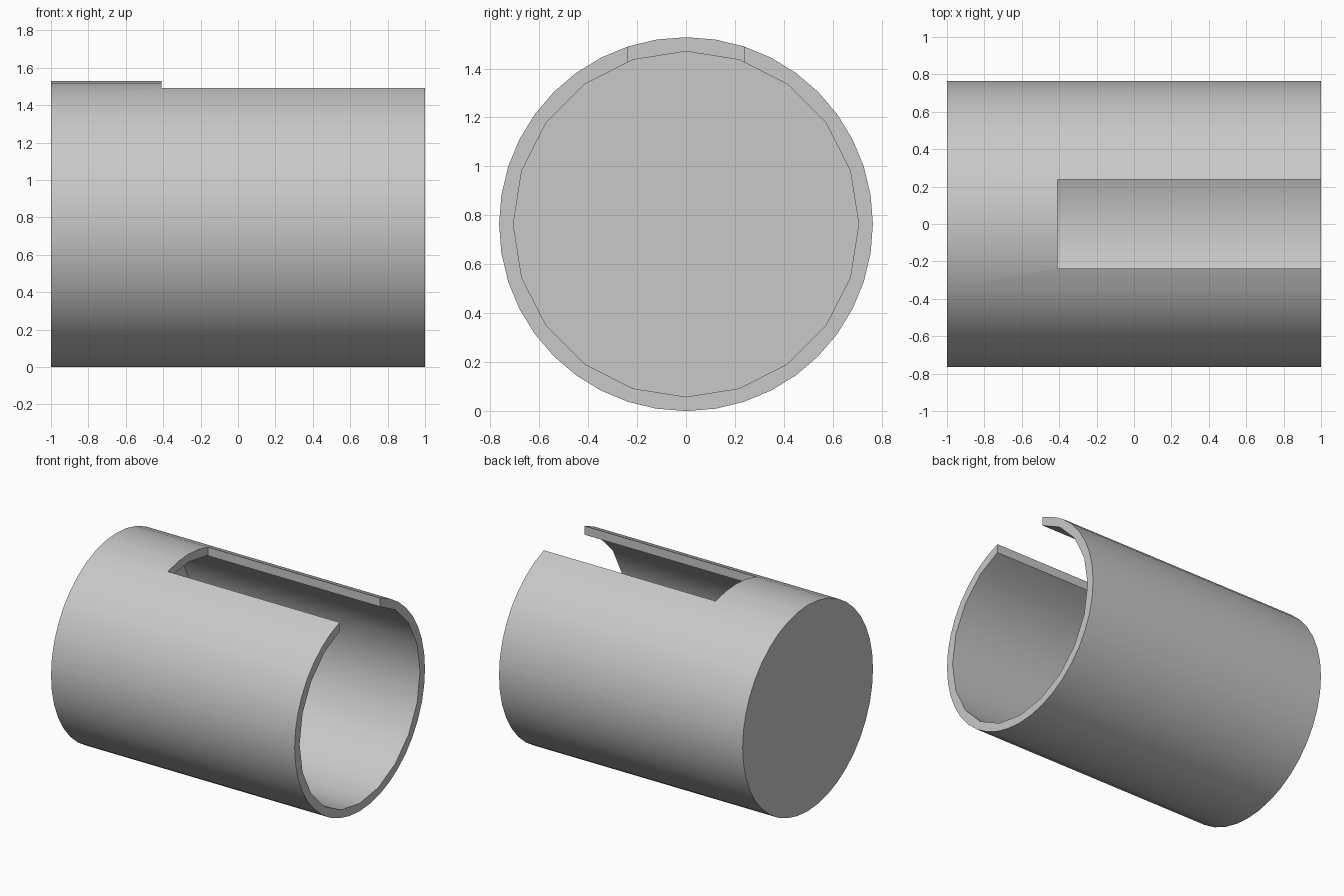
import bpy
from math import pi, sin

default = bpy.data.objects.get("Cube")
if default:
    bpy.data.objects.remove(default, do_unlink=True)

R_OUT, R_IN = 0.764, 0.706
FLOOR_X, SLOT_X = -0.88, -0.41
SLOT_HALF = R_OUT * sin(pi / 10) + 0.0005

grey = bpy.data.materials.new("plain grey")
grey.use_nodes = True
color = (0.58, 0.58, 0.58, 1)
grey.diffuse_color = color
grey.node_tree.nodes["Principled BSDF"].inputs["Base Color"].default_value = color


def x_cylinder(name, radius, sides, x0, x1):
    """Closed cylinder lying along x, between x0 and x1."""
    bpy.ops.mesh.primitive_cylinder_add(
        vertices=sides, radius=radius, depth=x1 - x0,
        location=((x0 + x1) / 2, 0, R_OUT), rotation=(0, pi / 2, 0))
    ob = bpy.context.object
    ob.name = name
    bpy.ops.object.transform_apply(location=True, rotation=True, scale=True)
    ob.data.materials.append(grey)
    return ob


def cut(target, cutter):
    """Subtract the cutter from the target and discard it."""
    cutter.hide_render = True
    mod = target.modifiers.new("cut", 'BOOLEAN')
    mod.operation = 'DIFFERENCE'
    mod.solver = 'EXACT'
    mod.object = cutter
    bpy.ops.object.select_all(action='DESELECT')
    bpy.context.view_layer.objects.active = target
    target.select_set(True)
    bpy.ops.object.modifier_apply(modifier=mod.name)
    bpy.data.objects.remove(cutter, do_unlink=True)


# Cup body: finer outside, coarser bore, closed at the right end
cup = x_cylinder("slotted_cup", R_OUT, 40, -1, 1)
cut(cup, x_cylinder("bore_cutter", R_IN, 20, FLOOR_X, 1.2))

# Slot along the top, open at the mouth
bpy.ops.mesh.primitive_cube_add(size=1, location=((SLOT_X + 1.2) / 2, 0, 1.5))
slot = bpy.context.object
slot.name = "slot_cutter"
slot.scale = (1.2 - SLOT_X, 2 * SLOT_HALF, 0.6)
bpy.ops.object.transform_apply(location=True, rotation=True, scale=True)
slot.data.materials.append(grey)
cut(cup, slot)

# Smooth round walls with crisp rims
bpy.ops.object.shade_smooth_by_angle(angle=pi / 6)
